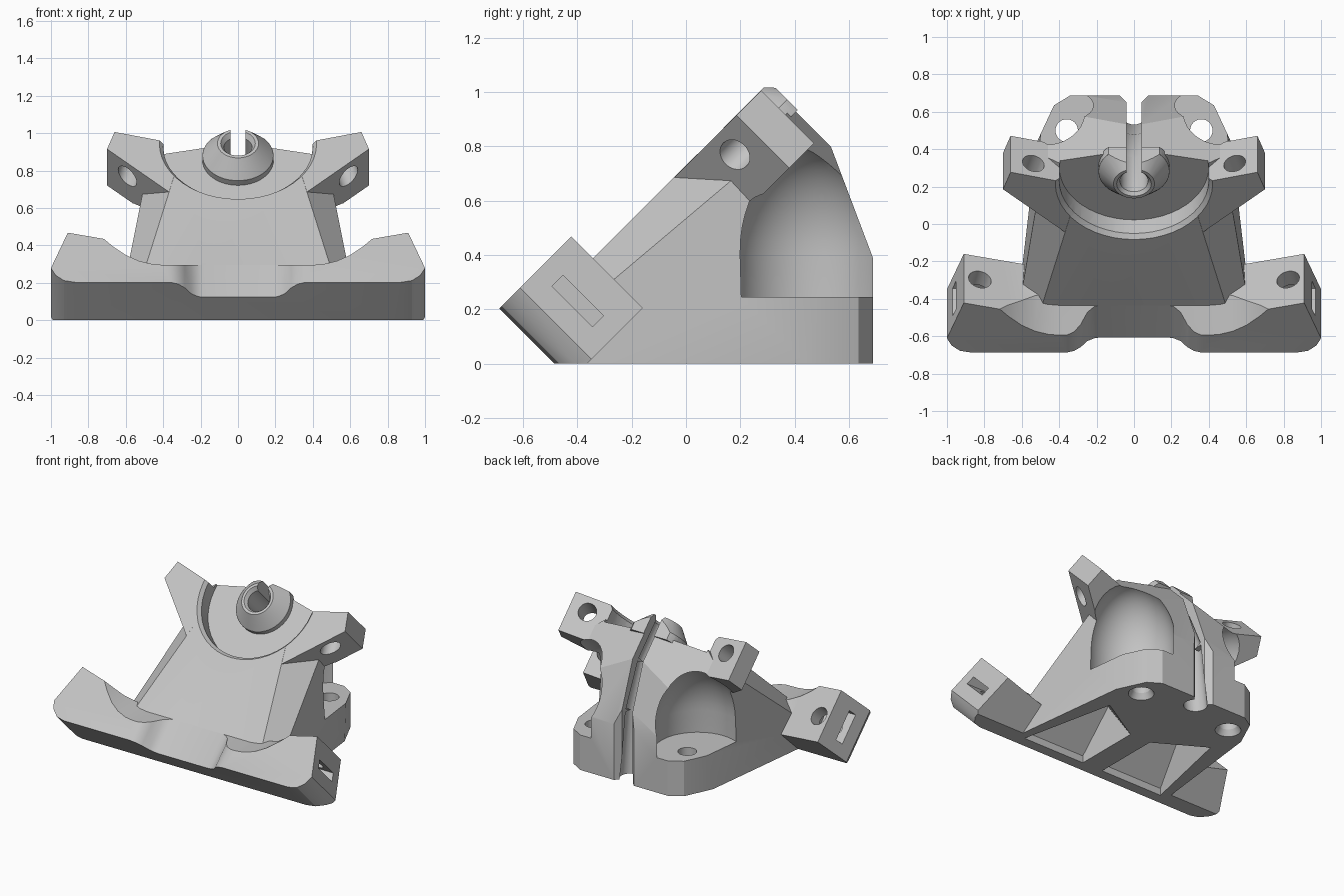
import bpy, bmesh, math
from mathutils import Matrix, Vector

if "Cube" in bpy.data.objects:
    bpy.data.objects.remove(bpy.data.objects["Cube"])

grey = bpy.data.materials.new("light grey")
grey.use_nodes = True
colour = (0.55, 0.55, 0.55, 1)
grey.diffuse_color = colour
grey.node_tree.nodes["Principled BSDF"].inputs["Base Color"].default_value = colour

R2 = math.sqrt(2)
FLAT = Matrix.Identity(4)
FRONT = Matrix.Rotation(math.pi / 2, 4, 'X')       # profile in x, z
TILT = Matrix.Rotation(math.pi / 4, 4, 'X')        # x, up the slope, out of the slope
ACROSS = TILT @ FRONT                              # profile in x and slope normal
SIDE = Matrix(((0, 0, 1, 0), (1, 0, 0, 0), (0, 1, 0, 0), (0, 0, 0, 1)))  # profile in y, z
MIRROR = Matrix.Diagonal((-1, 1, 1, 1))


def finish(name, bm, matrix=FLAT):
    bm.transform(matrix)
    bm.normal_update()
    bmesh.ops.recalc_face_normals(bm, faces=bm.faces)
    mesh = bpy.data.meshes.new(name)
    bm.to_mesh(mesh)
    bm.free()
    mesh.materials.append(grey)
    ob = bpy.data.objects.new(name, mesh)
    bpy.context.collection.objects.link(ob)
    return ob


def prism(name, pts, lo, hi, matrix=FLAT):
    bm = bmesh.new()
    low, high = [[bm.verts.new((a, b, c)) for a, b in pts] for c in (lo, hi)]
    bm.faces.new(low[::-1])
    bm.faces.new(high)
    for i in range(len(pts)):
        bm.faces.new((low[i - 1], low[i], high[i], high[i - 1]))
    return finish(name, bm, matrix)


def hull(coords):
    bm = bmesh.new()
    for co in coords:
        bm.verts.new(co)
    bmesh.ops.remove_doubles(bm, verts=bm.verts[:], dist=0.0001)
    bmesh.ops.convex_hull(bm, input=bm.verts[:])
    bmesh.ops.delete(bm, geom=[v for v in bm.verts if not v.link_faces], context='VERTS')
    bm.normal_update()
    bmesh.ops.dissolve_limit(bm, angle_limit=0.002, verts=bm.verts[:], edges=bm.edges[:])
    return bm


def convex(name, planes):
    """Solid left over after trimming a big block with (point, outward normal) planes."""
    bm = bmesh.new()
    bmesh.ops.create_cube(bm, size=4)
    for co, no in planes:
        bmesh.ops.bisect_plane(bm, geom=bm.verts[:] + bm.edges[:] + bm.faces[:],
                               plane_co=co, plane_no=no, clear_outer=True)
        coords = [v.co.copy() for v in bm.verts]
        bm.free()
        bm = hull(coords)
    return finish(name, bm)


def rod(name, a, b, r1, r2=None, matrix=FLAT):
    a, b = matrix @ Vector(a), matrix @ Vector(b)
    d = b - a
    bm = bmesh.new()
    bmesh.ops.create_cone(bm, cap_ends=True, segments=48, radius1=r1,
                          radius2=r1 if r2 is None else r2, depth=d.length)
    spin = d.to_track_quat('Z', 'Y').to_matrix().to_4x4()
    return finish(name, bm, Matrix.Translation((a + b) / 2) @ spin)


def closed(ob):
    bm = bmesh.new()
    bm.from_mesh(ob.data)
    result = all(e.is_manifold for e in bm.edges)
    bm.free()
    return result


def combine(ob, tool, operation='DIFFERENCE'):
    mod = ob.modifiers.new("combine", 'BOOLEAN')
    mod.solver = 'MANIFOLD' if closed(ob) and closed(tool) else 'EXACT'
    mod.operation, mod.object = operation, tool
    bpy.context.view_layer.objects.active = ob
    bpy.ops.object.modifier_apply(modifier=mod.name)
    bpy.data.objects.remove(tool)


def combine_both(ob, tool, operation='DIFFERENCE'):
    """Apply a tool on the left side and its mirror image on the right."""
    bm = bmesh.new()
    bm.from_mesh(tool.data)
    combine(ob, finish("mirrored", bm, MIRROR), operation)
    combine(ob, tool, operation)


def mirrored(pts):
    return pts + [(-a, b) for a, b in reversed(pts)]


# Wedge body: sloped face, pitched top, drafted walls, chamfered edges and back corners
planes = [((0, 0, 0.73), (0, -1, 1)), ((0, -0.485, 0), (0, -1, -1)),
          ((0, 0.688, 0), (0, 1, 0)), ((0, 0.688, 0.39), (0, 0.41, 0.155)),
          ((0, 0, -0.1), (0, 0, -1))]
for s in (1, -1):
    planes += [((0, 1.345, 0), (s * 0.3, 1, 1)),
               ((s * 0.58, -0.24, 0.32), (s * 0.27, 0.032, 0.016)),
               ((s * 0.43, 0.63, 0), (s * 0.15, 0.07, 0)),
               ((s * 0.34, 0.688, 0), (s * 0.055, 0.09, 0)),
               ((s * 0.49, -0.43, 0.30), (s * 0.0646, -0.0404, 0.0608))]
body = convex("mount_bracket", planes)

# Upper ears
ear = prism("ear", [(0.2, 0.5), (0.36, 0.445), (0.70, 0.778), (0.66, 0.907), (0.41, 0.841),
                    (0.25, 0.80)], 0.24, 0.5155, TILT)
combine_both(body, ear, 'UNION')

# Round recess in the slope, with a chamfered rim
C = 1.16 / R2
FLOOR, FACE = 0.55 / R2, 0.73 / R2
combine(body, rod("recess", (0, C, FLOOR), (0, C, 0.7), 0.4, matrix=TILT))
combine(body, rod("recess_rim", (0, C, FACE - 0.03), (0, C, FACE + 0.01), 0.395, 0.43, TILT))

# Back pockets above the screw holes
bm = bmesh.new()
bmesh.ops.create_uvsphere(bm, u_segments=48, v_segments=24, radius=0.28)
dome = [v.co.copy() for v in bm.verts if v.co.z > -0.001]
bm.free()
coords = [(p.x, p.y, 0.4 + 1.4 * p.z) for p in dome]
coords += [(p.x, p.y, 0.245) for p in dome if p.z < 0.001]
combine_both(body, finish("pocket", hull(coords), Matrix.Translation((0.41, 0.455, 0))))

# Front bar with raised arms
ramp = [(0.18, 0.514), (0.215, 0.522), (0.25, 0.543), (0.285, 0.588), (0.32, 0.616), (0.36, 0.629)]
bar = prism("bar", mirrored(ramp + [(1.1, 0.629), (1.1, 0.258)]), -0.3, 0.5, ACROSS)
outline = mirrored([(0.87, -0.343), (0.93, -0.33), (0.975, -0.29), (1.0, -0.235),
                    (0.91, 0.032), (0.72, -0.014), (0.6, -0.043), (0.2, -0.065)])
combine(bar, prism("outline", outline, 0, 1, TILT), 'INTERSECT')
scoop = mirrored([(0.40, 0.295), (0.46, 0.3), (0.53, 0.317), (0.6, 0.348), (0.67, 0.395),
                  (0.72, 0.437), (0.72, 0.9)])
combine(bar, prism("scoop", scoop, -0.5, 1.2, FRONT))
combine(body, bar, 'UNION')

# Arm screw holes and side nut slots, ear screw holes
combine_both(body, rod("arm_hole", (0.87, -0.2, 0.431), (0.80, 0.12, 0.431), 0.062, matrix=TILT))
slot = prism("nut_slot", [(0.76, -0.147), (1.2, -0.147), (1.2, -0.09), (0.76, -0.09)],
             0.34, 0.55, TILT)
combine_both(body, slot)
combine_both(body, rod("ear_hole", (0.63, 0.52, 0.417), (0.48, 1.1, 0.417), 0.06, matrix=TILT))

# Vertical mounting holes, countersunk underneath
combine_both(body, rod("screw_hole", (0.36, 0.5, -0.2), (0.36, 0.5, 0.4), 0.06))
combine_both(body, rod("countersink", (0.36, 0.5, -0.05), (0.36, 0.5, 0.04), 0.11, 0.06))

# Hollows under the body, leaving a middle rib
hollow = convex("hollow", [((0.08, 0, 0), (-1, 0, 0)), ((0.55, -0.35, 0), (0.6, 0.13, 0)),
                           ((0, -0.41, 0), (0, -1, 0)), ((0, 0, 0.46), (0, -1, 1)),
                           ((0.08, 0.06, 0), (-0.2, 0.34, 0.25)), ((0, 0, 0.42), (0, 0, 1))])
combine_both(body, hollow)
combine(body, convex("ground_trim", [((0, 0, 0), (0, 0, 1))]))

# Cone nozzle in the recess, trimmed level with the top
nozzle = rod("nozzle", (0, C, FLOOR - 0.02), (0, C, FLOOR + 0.035), 0.19, matrix=TILT)
combine(nozzle, rod("tip", (0, C, FLOOR + 0.034), (0, C, FACE), 0.19, 0.11, TILT), 'UNION')
combine(nozzle, rod("mouth", (0, C, FACE - 0.03), (0, C, FACE + 0.01), 0.07, 0.1, TILT))
combine(nozzle, convex("top_trim", [((0, 1.345, 0), (0, -1, -1))]))
combine(body, nozzle, 'UNION')

# Bent channel with a narrow slot opening to the back
path = [(0, 0.16, 0.995), (0, 0.42, 0.735), (0, 0.55, 0.45), (0, 0.62, -0.1)]
for a, b in zip(path, path[1:]):
    combine(body, rod("channel", a, b, 0.075))
combine(body, prism("back_slot", [p[1:] for p in path] + [(0.8, -0.1), (0.8, 1.2), (0.36, 1.2)],
                    -0.04, 0.04, SIDE))
combine(body, prism("slot_mouth", [(0, 0.61), (0.13, 0.74), (-0.13, 0.74)], -0.1, 1.2))

bpy.ops.object.select_all(action='DESELECT')
body.select_set(True)
bpy.context.view_layer.objects.active = body
bpy.ops.object.shade_smooth_by_angle(angle=math.radians(25))
